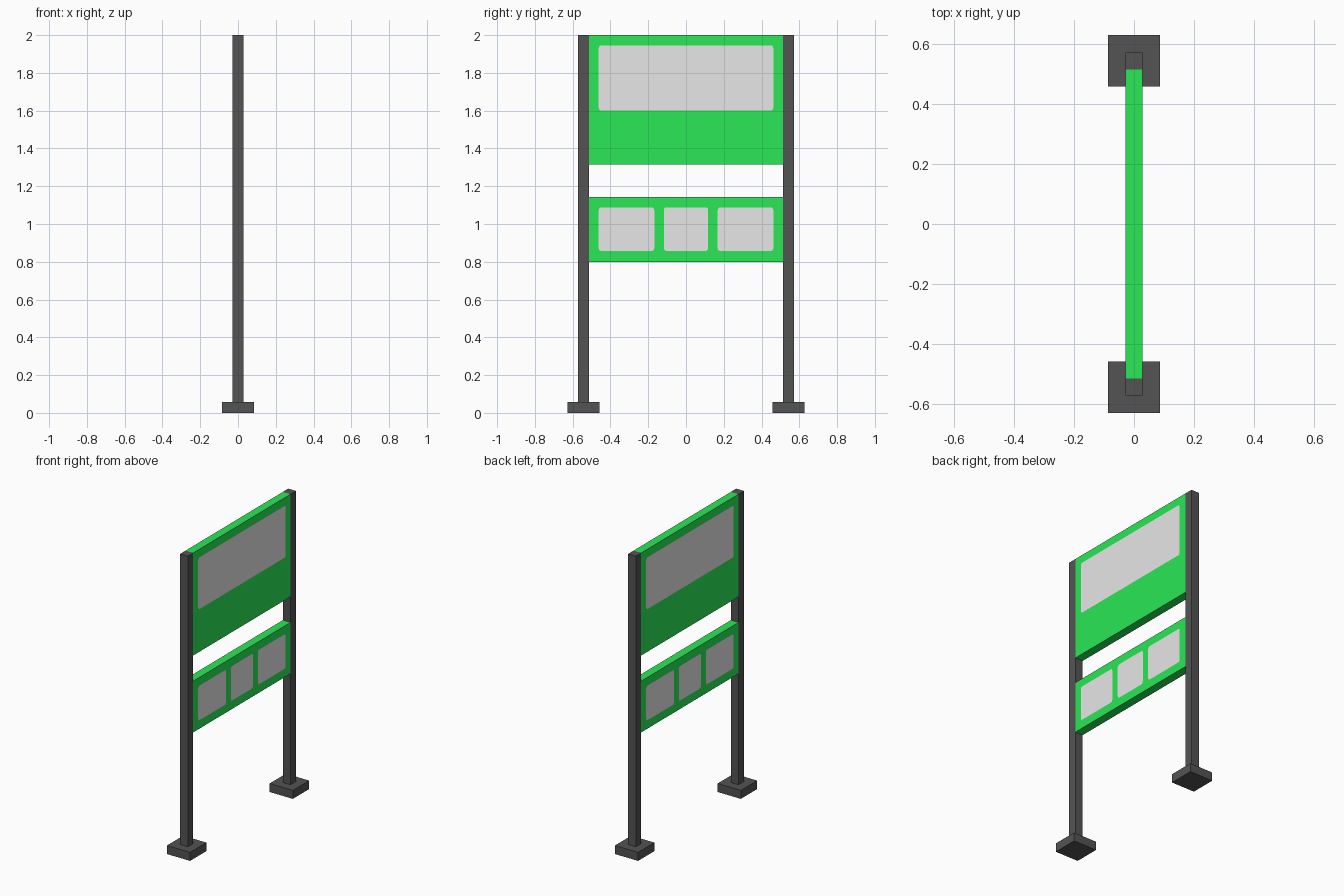
import bpy, bmesh, math

if "Cube" in bpy.data.objects:
    bpy.data.objects.remove(bpy.data.objects["Cube"])

U = 2 / 35          # module: post thickness
HALF = U / 2


def material(name, rgb):
    m = bpy.data.materials.new(name)
    m.diffuse_color = (*rgb, 1)
    m.use_nodes = True
    m.node_tree.nodes["Principled BSDF"].inputs["Base Color"].default_value = m.diffuse_color
    return m


GREEN = material("green", (0.024, 0.85, 0.098))
GREY = material("light grey", (0.81, 0.81, 0.81))
DARK = material("dark grey", (0.088, 0.088, 0.088))


def finish(name, bm, mat):
    mesh = bpy.data.meshes.new(name)
    bm.to_mesh(mesh)
    bm.free()
    mesh.materials.append(mat)
    obj = bpy.data.objects.new(name, mesh)
    bpy.context.collection.objects.link(obj)


def box(name, lo, hi, mat):
    bm = bmesh.new()
    bmesh.ops.create_cube(bm, size=1)
    for v in bm.verts:
        v.co = [(a + b) / 2 + c * (b - a) for a, b, c in zip(lo, hi, v.co)]
    finish(name, bm, mat)


def plate(name, side, y0, y1, z0, z1, r=0.014):
    """Rounded rectangle lying just proud of one board face."""
    bm = bmesh.new()
    x = side * (HALF + 0.0008)
    corners = [(y1 - r, z1 - r), (y0 + r, z1 - r), (y0 + r, z0 + r), (y1 - r, z0 + r)]
    verts = []
    for i, (cy, cz) in enumerate(corners):
        for k in range(4):
            a = math.radians(90 * i + 30 * k)
            verts.append(bm.verts.new((x, cy + r * math.cos(a), cz + r * math.sin(a))))
    bm.faces.new(verts[::side])     # normal points outwards
    finish(name, bm, GREY)


# Posts and feet
for label, s in (("front", -1), ("back", 1)):
    c = s * 9.5 * U
    box(f"{label}_post", (-HALF, c - HALF, U), (HALF, c + HALF, 2), DARK)
    box(f"{label}_foot", (-1.5 * U, c - 1.5 * U, 0), (1.5 * U, c + 1.5 * U, U), DARK)

# Boards between the posts
box("upper_board", (-HALF, -9 * U, 23 * U), (HALF, 9 * U, 2), GREEN)
box("lower_board", (-HALF, -9 * U, 14 * U), (HALF, 9 * U, 20 * U), GREEN)

# Grey display areas on both faces
for label, s in (("right", 1), ("left", -1)):
    plate(f"{label}_upper_display", s, -0.462, 0.462, 1.60, 1.946)
    for i, (y0, y1) in enumerate(((-0.462, -0.168), (-0.117, 0.117), (0.168, 0.462))):
        plate(f"{label}_lower_display_{i + 1}", s, y0, y1, 0.857, 1.088)
